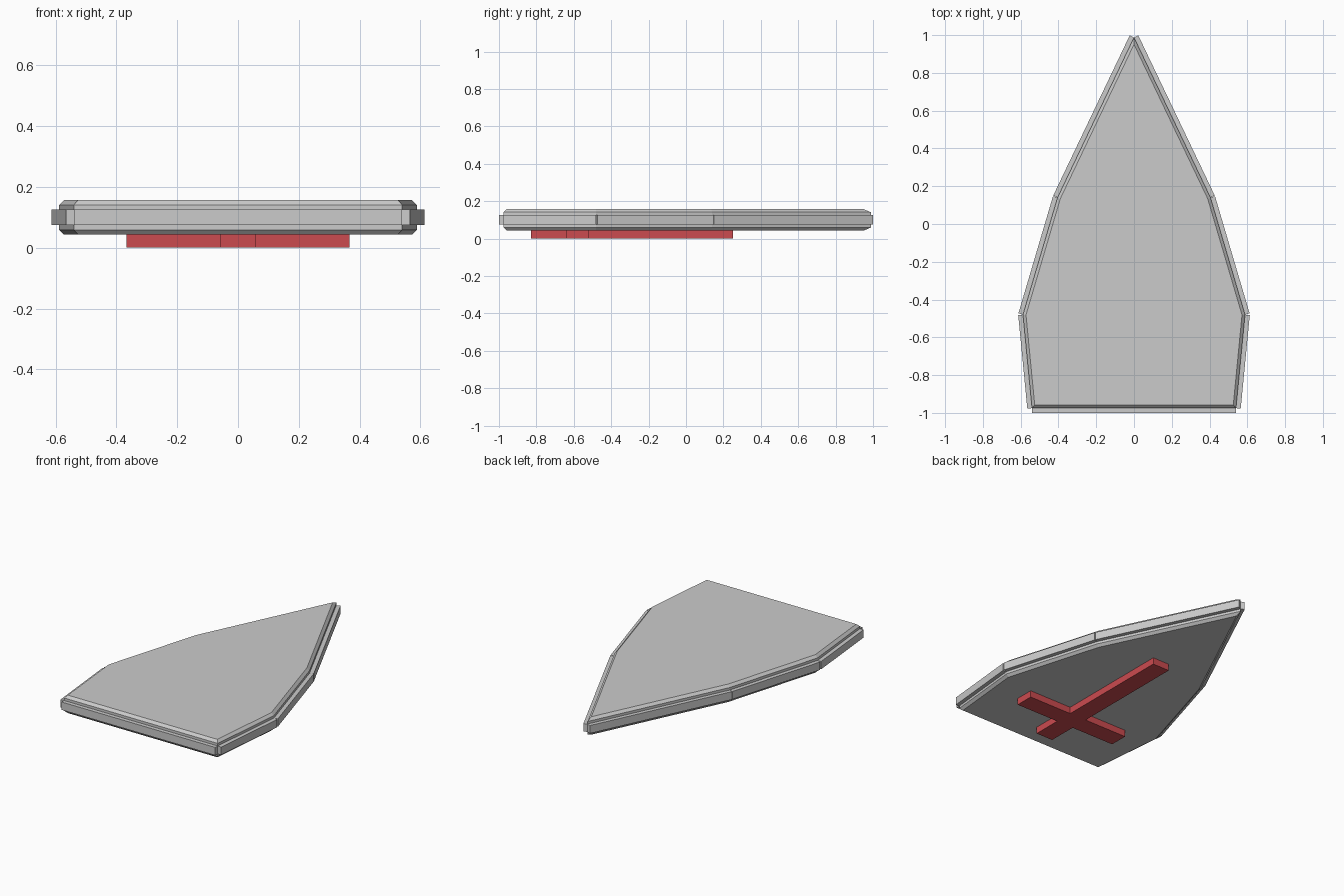
import bpy, bmesh, math
from mathutils import Vector

if "Cube" in bpy.data.objects:
    bpy.data.objects.remove(bpy.data.objects["Cube"])

HALF = [(0.54, -0.975), (0.588, -0.48), (0.405, 0.14)]
OUTLINE = HALF + [(0, 0.988)] + [(-x, y) for x, y in reversed(HALF)]


def prism(name, points, z0, z1):
    bm = bmesh.new()
    face = bm.faces.new([bm.verts.new((x, y, z0)) for x, y in points])
    ext = bmesh.ops.extrude_face_region(bm, geom=[face])
    bmesh.ops.translate(bm, vec=(0, 0, z1 - z0),
                        verts=[v for v in ext["geom"] if isinstance(v, bmesh.types.BMVert)])
    bmesh.ops.recalc_face_normals(bm, faces=bm.faces)
    return finish(name, bm)


def finish(name, bm):
    mesh = bpy.data.meshes.new(name)
    bm.to_mesh(mesh)
    bm.free()
    obj = bpy.data.objects.new(name, mesh)
    bpy.context.collection.objects.link(obj)
    return obj


# Shield plate, with chamfered upper and lower edges
z0, z1, chamfer = 0.043, 0.157, 0.016
plate = prism("shield_plate", OUTLINE, z0, z1)
bm = bmesh.new()
bm.from_mesh(plate.data)
flat_edges = [e for e in bm.edges if abs(e.verts[0].co.z - e.verts[1].co.z) < 1e-5]
bmesh.ops.bevel(bm, geom=flat_edges, offset=chamfer, offset_type='OFFSET',
                segments=1, affect='EDGES')
bm.to_mesh(plate.data)
bm.free()

# Rim bars, one centred on each outline edge
for i, a in enumerate(OUTLINE):
    a, b = Vector(a), Vector(OUTLINE[(i + 1) % len(OUTLINE)])
    d = (b - a).normalized()
    n = Vector((d.y, -d.x)) * 0.025
    prism(f"rim_bar_{i + 1}", [a + n, b + n, b - n, a - n], 0.075, 0.125)

# Red cross on the underside
red = bpy.data.materials.new("red")
red.diffuse_color = (0.60, 0.07, 0.08, 1)
red.use_nodes = True
red.node_tree.nodes["Principled BSDF"].inputs["Base Color"].default_value = red.diffuse_color
w, arm = 0.06, 0.367
y0, y1, y2, y3 = -0.83, -0.64, -0.52, 0.25
right = [(w, y0), (w, y1), (arm, y1), (arm, y2), (w, y2), (w, y3)]
cross = prism("cross", right + [(-x, y) for x, y in reversed(right)], 0, 0.06)
cross.data.materials.append(red)
